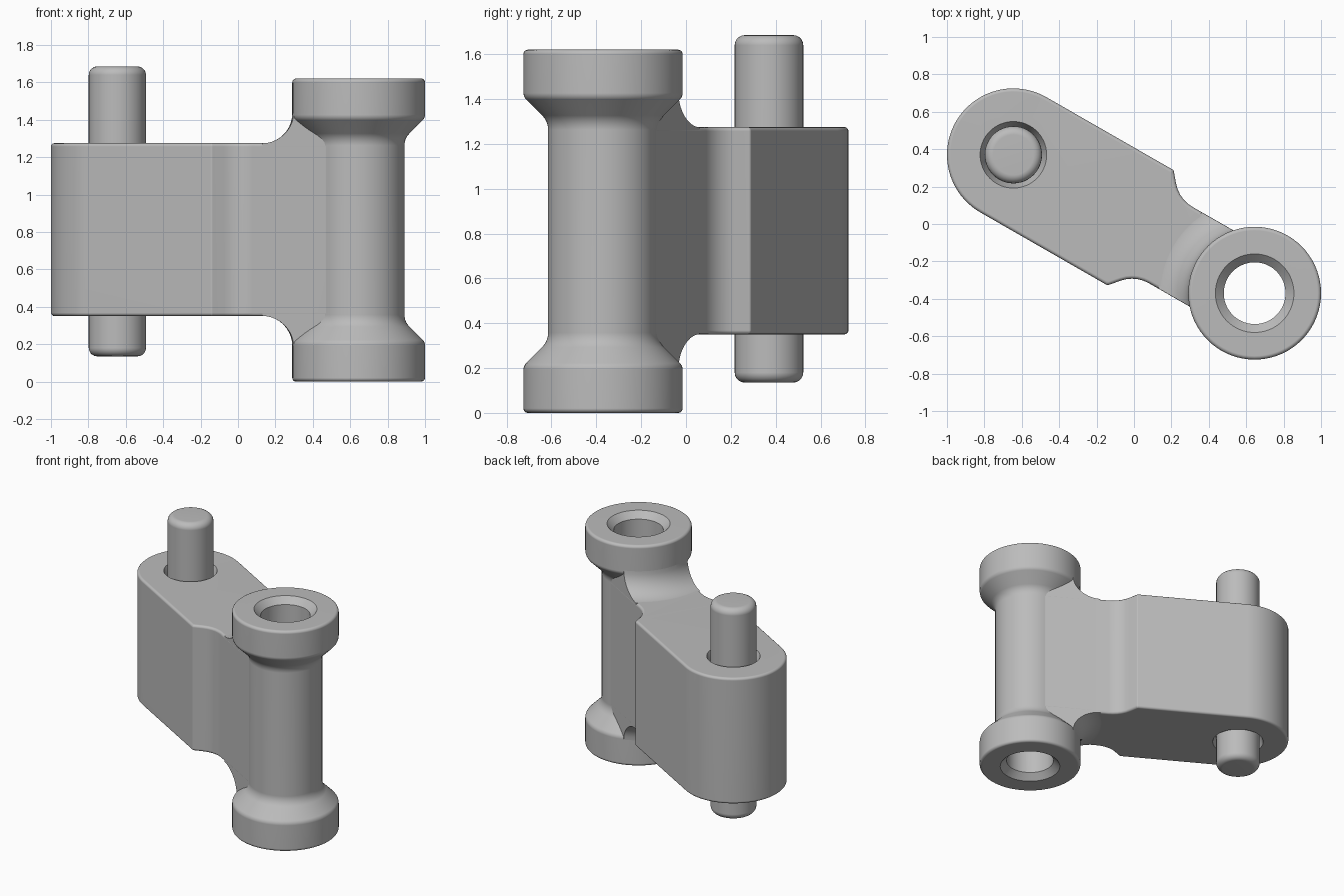
import bpy, bmesh, math
from mathutils import Vector, Matrix

cube = bpy.data.objects.get("Cube")
if cube:
    bpy.data.objects.remove(cube)

PIN = Vector((-0.645, 0.37, 0))
BOSS = -PIN
REACH = (BOSS - PIN).length
TILT = math.atan2(BOSS.y - PIN.y, BOSS.x - PIN.x)
HEIGHT, LOW, HIGH = 1.62, 0.35, 1.275

steel = bpy.data.materials.new("grey steel")
steel.use_nodes = True
steel.diffuse_color = (0.5, 0.5, 0.5, 1)
steel.node_tree.nodes["Principled BSDF"].inputs["Base Color"].default_value = (0.5, 0.5, 0.5, 1)


def rounded(corners, steps=5):
    """Turn (x, y, radius) corners into a path with filleted corners."""
    path = []
    for i, (x, y, r) in enumerate(corners):
        p = Vector((x, y))
        if r == 0:
            path.append(p)
            continue
        a = (Vector(corners[i - 1][:2]) - p).normalized()
        b = (Vector(corners[(i + 1) % len(corners)][:2]) - p).normalized()
        half = a.angle(b) / 2
        centre = p + (a + b).normalized() * r / math.sin(half)
        start = p + a * r / math.tan(half) - centre
        end = p + b * r / math.tan(half) - centre
        turn = math.atan2(start.x * end.y - start.y * end.x, start.dot(end))
        for k in range(steps + 1):
            path.append(centre + Matrix.Rotation(turn * k / steps, 2) @ start)
    return path


def make_object(name, bm, matrix):
    bmesh.ops.recalc_face_normals(bm, faces=bm.faces)
    mesh = bpy.data.meshes.new(name)
    bm.to_mesh(mesh)
    bm.free()
    mesh.transform(matrix)
    obj = bpy.data.objects.new(name, mesh)
    bpy.context.collection.objects.link(obj)
    return obj


def lathe(name, path, centre, sides=72):
    bm = bmesh.new()
    verts = [bm.verts.new((p[0], 0, p[1])) for p in path]
    edges = [bm.edges.new(pair) for pair in zip(verts, verts[1:])]
    bmesh.ops.spin(bm, geom=verts + edges, cent=(0, 0, 0), axis=(0, 0, 1),
                   angle=math.tau, steps=sides)
    bmesh.ops.remove_doubles(bm, verts=bm.verts, dist=0.0005)
    return make_object(name, bm, Matrix.Translation(centre))


def prism(name, outline, bottom, top, bevel=0):
    """Extrude an outline given along the arm, starting from the pin axis."""
    bm = bmesh.new()
    base = bm.faces.new([bm.verts.new((p[0], p[1], bottom)) for p in outline])
    up = bmesh.ops.extrude_face_region(bm, geom=[base], use_keep_orig=True)["geom"]
    bmesh.ops.translate(bm, vec=(0, 0, top - bottom),
                        verts=[v for v in up if isinstance(v, bmesh.types.BMVert)])
    if bevel:
        rims = [e for e in bm.edges if abs(e.verts[0].co.z - e.verts[1].co.z) < 1e-5]
        bmesh.ops.bevel(bm, geom=rims, offset=bevel, segments=3, profile=0.5, affect='EDGES')
    return make_object(name, bm, Matrix.Translation(PIN) @ Matrix.Rotation(TILT, 4, 'Z'))


def combine(target, tool, operation):
    mod = target.modifiers.new("combine", 'BOOLEAN')
    mod.operation, mod.solver, mod.object = operation, 'EXACT', tool
    bpy.context.view_layer.objects.active = target
    bpy.ops.object.modifier_apply(modifier=mod.name)
    bpy.data.objects.remove(tool)


def finish(obj):
    obj.data.materials.clear()
    obj.data.materials.append(steel)
    bpy.ops.object.select_all(action='DESELECT')
    obj.select_set(True)
    bpy.context.view_layer.objects.active = obj
    bpy.ops.object.shade_smooth_by_angle(angle=math.radians(35))
    obj.modifiers.new("even shading", 'WEIGHTED_NORMAL').keep_sharp = True


# Arm: round end at the pin, stepping in to a narrow neck
side = [(REACH, 0.235, 0), (0.886, 0.235, 0.18), (0.784, 0.355, 0.015)]
arc = [(-0.355 * math.sin(a), 0.355 * math.cos(a), 0)
       for a in (math.pi * k / 40 for k in range(41))]
outline = rounded(side + arc + [(u, -v, r) for u, v, r in reversed(side)])
arm = prism("arm", outline, LOW, HIGH, 0.018)

# Boss: shaft with a flared collar at each end
lower = [(0, 0, 0), (0.355, 0, 0.02), (0.355, 0.21, 0.04), (0.245, 0.32, 0.09)]
upper = [(r, HEIGHT - z, f) for r, z, f in reversed(lower)]
boss = lathe("boss", rounded(lower + upper), BOSS)

# Neck flare: the arm sweeps up and down into the collars
sweep = [(0.355 + 0.16 * (1 - math.cos(a)), LOW - 0.159 + 0.16 * math.sin(a))
         for a in (math.pi / 2 * k / 10 for k in range(11))]
sweep = [(0, sweep[0][1])] + [(0.35, sweep[0][1])] + sweep
flare = lathe("flare", sweep + [(r, LOW + HIGH - z) for r, z in reversed(sweep)], BOSS)
neck = prism("neck", [(0.93, -0.234), (REACH, -0.234), (REACH, 0.234), (0.93, 0.234)],
             0.1, HEIGHT - 0.1)
combine(flare, neck, 'INTERSECT')

combine(arm, flare, 'UNION')
combine(arm, boss, 'UNION')

# Bore through the boss, chamfered at both mouths
bore = lathe("bore", [(0, -0.05), (0.26, -0.05), (0.165, 0.045), (0.165, HEIGHT - 0.045),
                      (0.26, HEIGHT + 0.05), (0, HEIGHT + 0.05)], BOSS)
combine(arm, bore, 'DIFFERENCE')

# Shallow seats around the pin, top and bottom
for level, out in ((HIGH, 1), (LOW, -1)):
    seat = lathe("pin_seat", [(0, level - out * 0.07), (0.15, level - out * 0.07),
                              (0.178, level), (0.19, level + out * 0.03),
                              (0, level + out * 0.03)], PIN)
    combine(arm, seat, 'DIFFERENCE')
finish(arm)

# Pin with rounded ends
pin = lathe("pin", rounded([(0, 0.135, 0), (0.153, 0.135, 0.045),
                            (0.153, 1.685, 0.045), (0, 1.685, 0)]), PIN, 48)
finish(pin)
